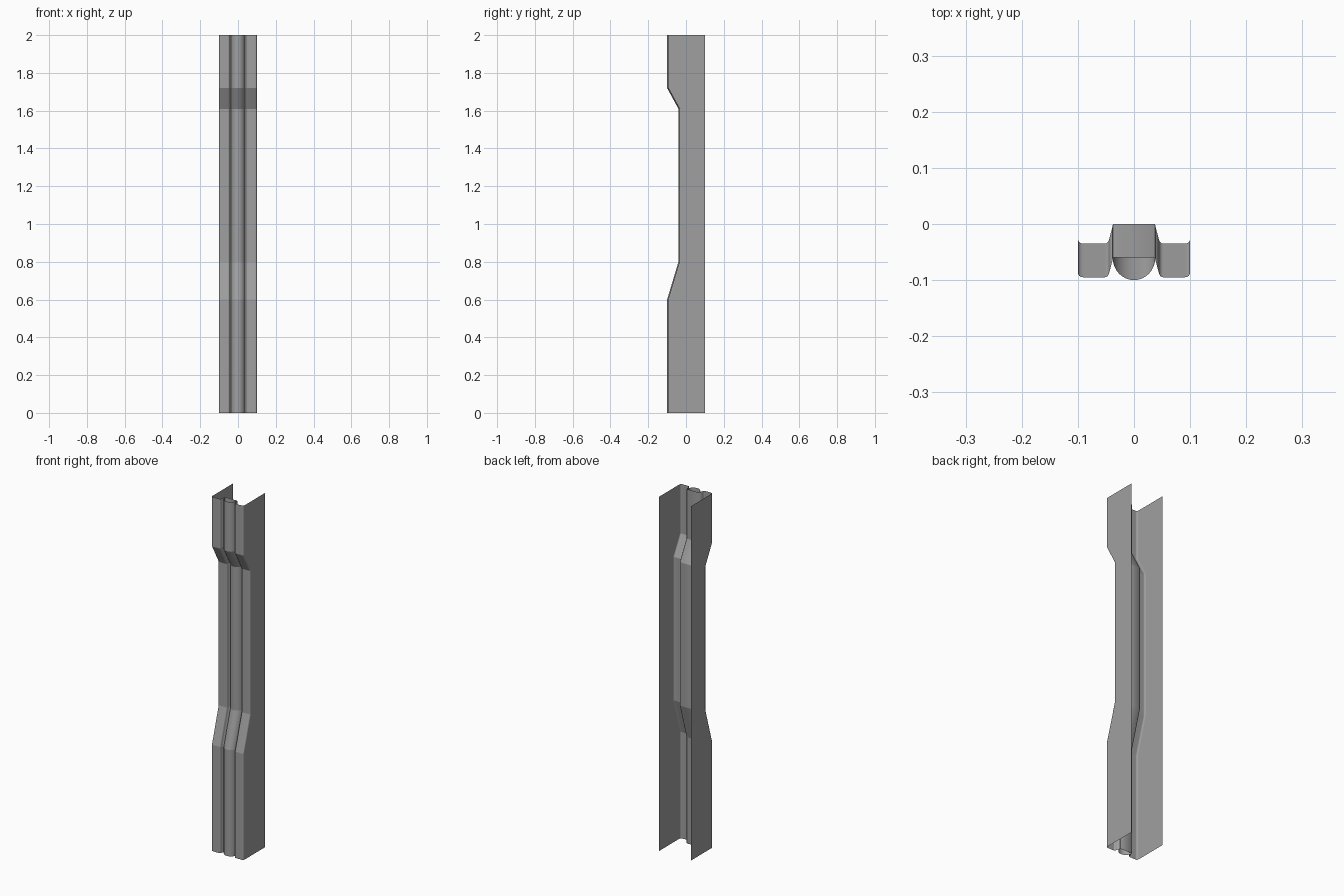
import bpy, bmesh, math

cube = bpy.data.objects.get("Cube")
if cube:
    bpy.data.objects.remove(cube, do_unlink=True)

# Single steel colour
steel = bpy.data.materials.new("grey steel")
GREY = (0.35, 0.35, 0.35, 1)
steel.diffuse_color = GREY
steel.use_nodes = True
steel.node_tree.nodes["Principled BSDF"].inputs["Base Color"].default_value = GREY

# Height and backward offset at each bend
STATIONS = [(0, 0), (0.6, 0), (0.8, 0.06), (1.61, 0.06), (1.72, 0), (2, 0)]
BACK = 0.1


def rounded(a, corner, b, steps=4):
    """Points of a rounded corner from a to b."""
    pts = []
    for i in range(steps + 1):
        t = i / steps
        pts.append(tuple((1 - t) ** 2 * p + 2 * t * (1 - t) * c + t * t * q
                         for p, c, q in zip(a, corner, b)))
    return pts


def sweep(name, profile):
    """Sheet following the bends; points on the back edge stay in place."""
    bm = bmesh.new()
    rows = [[bm.verts.new((x, y if y >= BACK else y + shift, z)) for x, y in profile]
            for z, shift in STATIONS]
    for low, high in zip(rows, rows[1:]):
        for i in range(len(profile) - 1):
            face = bm.faces.new((low[i], low[i + 1], high[i + 1], high[i]))
            face.smooth = True
    for row in rows:
        for a, b in zip(row, row[1:]):
            bm.edges.get((a, b)).smooth = False
    for edge in bm.edges:
        if len(edge.link_faces) == 2 and edge.calc_face_angle() > math.radians(35):
            edge.smooth = False
    mesh = bpy.data.meshes.new(name)
    bm.to_mesh(mesh)
    bm.free()
    mesh.materials.append(steel)
    obj = bpy.data.objects.new(name, mesh)
    bpy.context.collection.objects.link(obj)
    mod = obj.modifiers.new("flat face shading", 'WEIGHTED_NORMAL')
    mod.keep_sharp = True
    return obj


# Folded channel: flange, front face, recessed centre, mirrored
half = [(-0.1, BACK)]
half += rounded((-0.1, -0.085), (-0.1, -0.095), (-0.09, -0.095))
half += rounded((-0.052, -0.095), (-0.046, -0.095), (-0.044, -0.086))
half += [(-0.037, -0.06)]
sweep("folded_channel", half + [(-x, y) for x, y in reversed(half)])

# Half-round strip lying in the recess
SIDES = 16
strip = [(-0.038 * math.cos(math.pi * i / SIDES), -0.06 - 0.04 * math.sin(math.pi * i / SIDES))
         for i in range(SIDES + 1)]
sweep("half_round_strip", strip)
